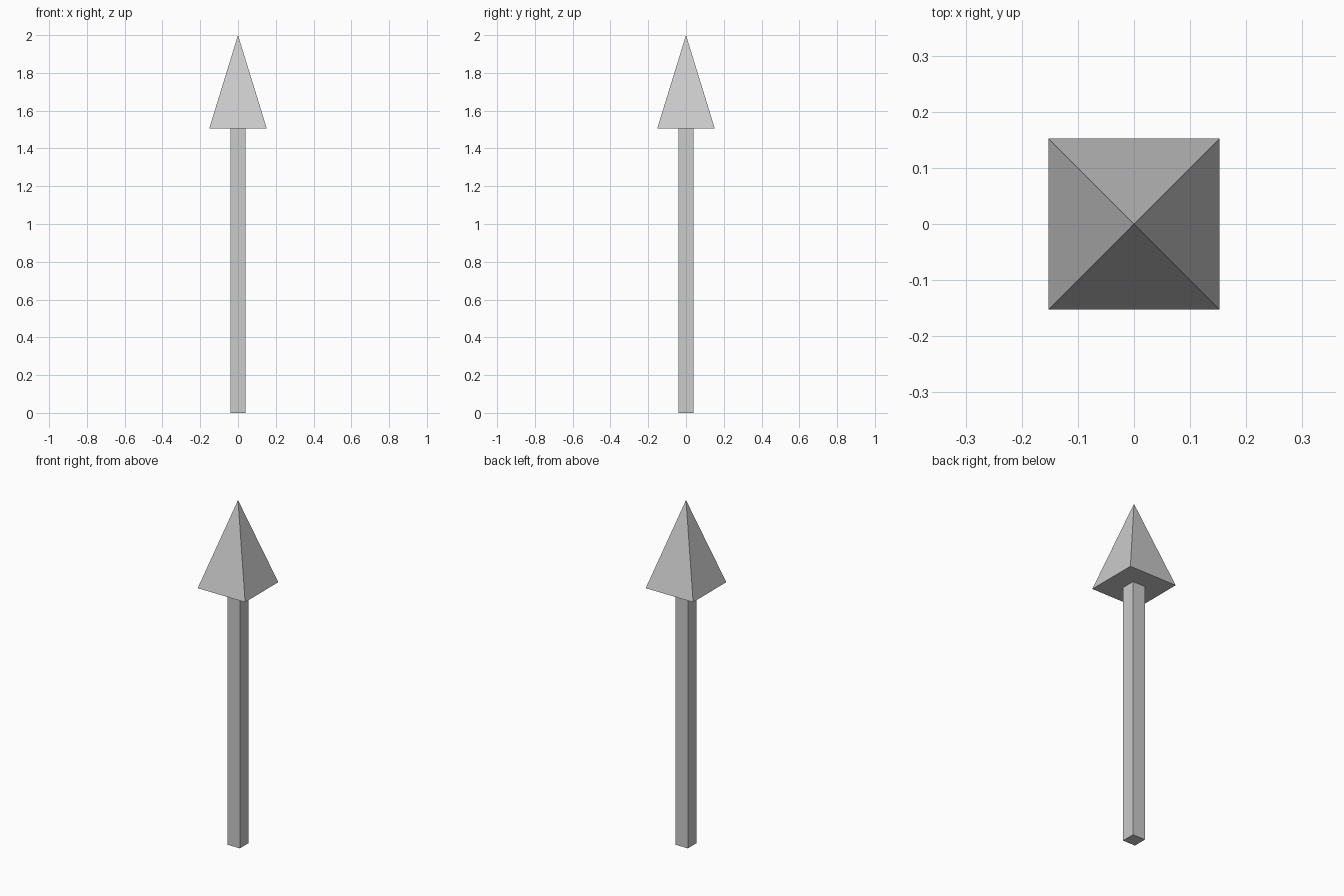
import bpy
from math import pi, sqrt

if "Cube" in bpy.data.objects:
    bpy.data.objects.remove(bpy.data.objects["Cube"])

BASE_Z = 1.505      # where the head meets the shaft
TOP_Z = 2.0
SHAFT_HALF = 0.04
HEAD_HALF = 0.1525


def square_prism(name, half_bottom, half_top, z0, z1):
    """Four-sided prism or pyramid with sides parallel to the axes."""
    bpy.ops.mesh.primitive_cone_add(
        vertices=4, radius1=half_bottom * sqrt(2), radius2=half_top * sqrt(2),
        depth=z1 - z0, location=(0, 0, (z0 + z1) / 2), rotation=(0, 0, pi / 4))
    obj = bpy.context.object
    obj.name = name
    bpy.ops.object.transform_apply(location=False, rotation=True, scale=True)
    return obj


# Square shaft
square_prism("shaft", SHAFT_HALF, SHAFT_HALF, 0, BASE_Z)

# Pyramid head
square_prism("arrow_head", HEAD_HALF, 0, BASE_Z, TOP_Z)
